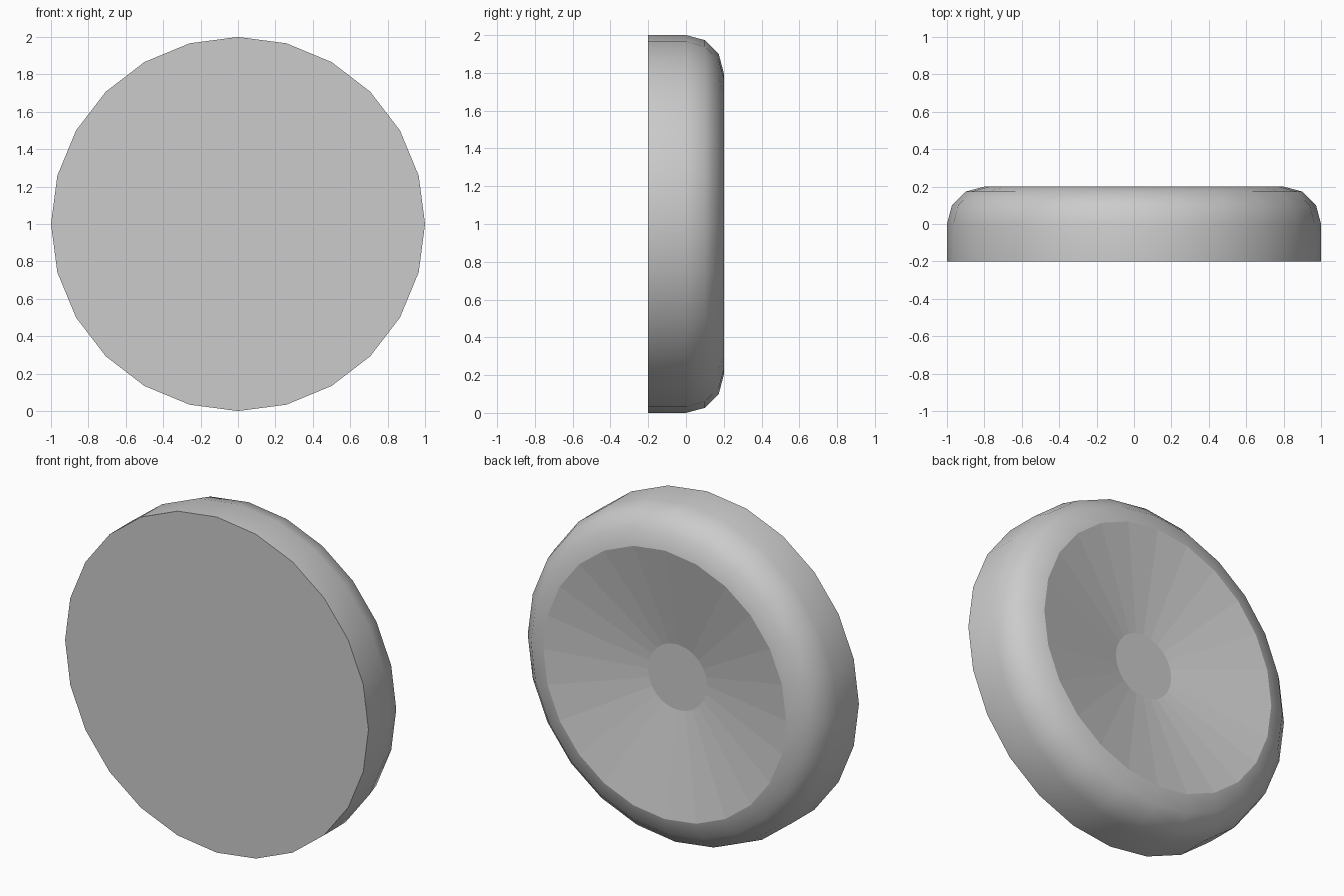
import bpy, bmesh, math

if "Cube" in bpy.data.objects:
    bpy.data.objects.remove(bpy.data.objects["Cube"])

SIDES = 24
# Profile as (radius, y): front edge, wall, rounded shoulder, dished back
profile = [(1.0, -0.2), (1.0, 0.0)]
for k in (30, 60, 90):
    a = math.radians(k)
    profile.append((0.8 + 0.2 * math.cos(a), 0.2 * math.sin(a)))
profile.append((0.195, 0.08))

bm = bmesh.new()
rings = []
for r, y in profile:
    rings.append([bm.verts.new((r * math.cos(2 * math.pi * i / SIDES), y,
                                1 + r * math.sin(2 * math.pi * i / SIDES)))
                  for i in range(SIDES)])

# Bands between rings: smooth outside, faceted dish
for n in range(len(rings) - 1):
    a, b = rings[n], rings[n + 1]
    for i in range(SIDES):
        j = (i + 1) % SIDES
        f = bm.faces.new((a[i], a[j], b[j], b[i]))
        f.smooth = n < len(rings) - 2

# Flat front face and small flat centre of the dish
bm.faces.new(rings[0])
bm.faces.new(rings[-1])
bmesh.ops.recalc_face_normals(bm, faces=bm.faces[:])

# Crisp front edge and dish rim
for e in bm.edges:
    if any(not f.smooth for f in e.link_faces):
        e.smooth = False

mesh = bpy.data.meshes.new("dished_disc")
bm.to_mesh(mesh)
bm.free()
disc = bpy.data.objects.new("dished_disc", mesh)
bpy.context.collection.objects.link(disc)
